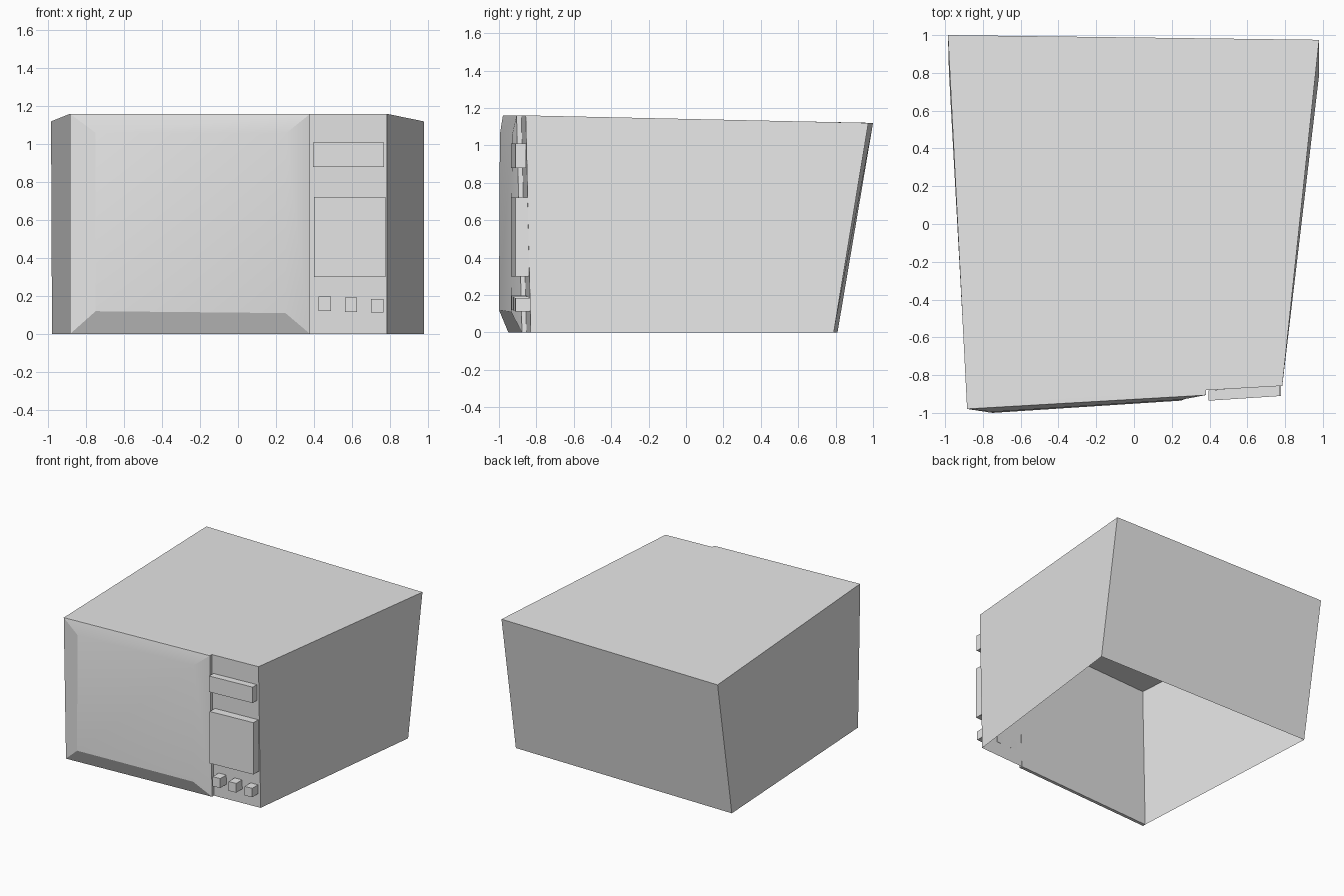
import bpy

cube = bpy.data.objects.get("Cube")
if cube:
    bpy.data.objects.remove(cube, do_unlink=True)

grey = bpy.data.materials.new("light grey")
grey.use_nodes = True
grey.diffuse_color = (0.8, 0.8, 0.8, 1)
grey.node_tree.nodes["Principled BSDF"].inputs["Base Color"].default_value = (0.8, 0.8, 0.8, 1)


def add_part(name, verts, faces):
    mesh = bpy.data.meshes.new(name)
    mesh.from_pydata(verts, [], faces)
    mesh.materials.append(grey)
    obj = bpy.data.objects.new(name, mesh)
    bpy.context.collection.objects.link(obj)
    return obj


def ring_faces(a, b):
    """Quads joining the four-corner loop starting at a to the one starting at b."""
    return [(a + i, a + (i + 1) % 4, b + (i + 1) % 4, b + i) for i in range(4)]


# Every loop runs bottom left, bottom right, top right, top left as seen from the front
# Casing: a leaning, tapered shell that is open underneath
front = [(-0.885, -0.925, 0), (0.785, -0.83, 0), (0.785, -0.857, 1.16), (-0.885, -0.953, 1.16)]
back = [(-0.98, 0.81, 0), (0.98, 0.79, 0), (0.98, 0.975, 1.12), (-0.985, 1.0, 1.12)]
walls = ring_faces(4, 0)[1:]
add_part("casing", front + back, walls + [(0, 1, 3), (1, 2, 3), (7, 6, 5, 4)])

# Door: thin rim with a raised, bevelled centre panel
rim = [(-0.885, -0.95, 0), (0.38, -0.877, 0), (0.38, -0.906, 1.16), (-0.885, -0.979, 1.16)]
rim_back = [(x, y + 0.026, z) for x, y, z in rim]
panel = [(-0.75, -1.0, 0.12), (0.25, -0.935, 0.11), (0.25, -0.93, 1.055), (-0.75, -0.995, 1.06)]
door = add_part("door", rim_back + rim + panel,
                ring_faces(0, 4) + ring_faces(4, 8) + [(8, 9, 10), (8, 10, 11)])
bpy.ops.object.select_all(action='DESELECT')
door.select_set(True)
bpy.context.view_layer.objects.active = door
bpy.ops.object.shade_smooth_by_angle(angle=0.3)


# Control panel blocks follow the slant of the front wall
def add_block(name, x0, x1, z0, z1, depth=0.06):
    def front_y(x):
        return -0.935 + (x - 0.4) * 0.065
    face = [(x, front_y(x), z) for x, z in ((x0, z0), (x1, z0), (x1, z1), (x0, z1))]
    rear = [(x, y + depth, z) for x, y, z in face]
    add_part(name, rear + face, ring_faces(0, 4) + [(4, 5, 6, 7), (3, 2, 1, 0)])


add_block("display", 0.395, 0.77, 0.88, 1.01, 0.055)
add_block("keypad", 0.4, 0.777, 0.3, 0.722, 0.07)
for i, side in enumerate(("left", "middle", "right")):
    x = 0.425 + i * 0.138
    add_block(side + "_button", x, x + 0.065, 0.12 - i * 0.004, 0.197 - i * 0.006, 0.08)
